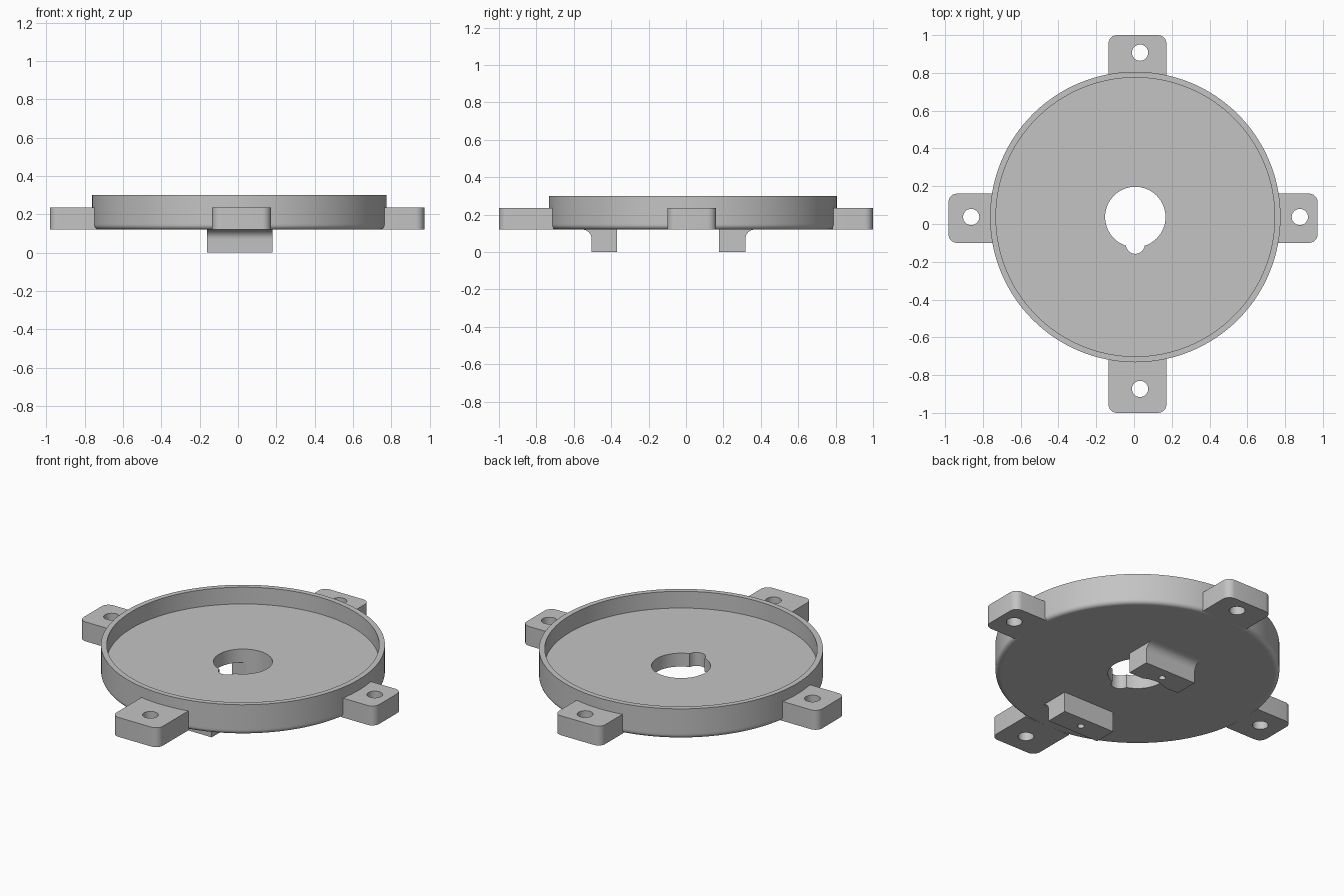
import bpy, bmesh
from math import sin, cos, pi, radians
from mathutils import Vector

if "Cube" in bpy.data.objects:
    bpy.data.objects.remove(bpy.data.objects["Cube"], do_unlink=True)

grey = bpy.data.materials.new("plain grey")
grey.use_nodes = True
colour = (0.55, 0.55, 0.55, 1)
grey.diffuse_color = colour
grey.node_tree.nodes["Principled BSDF"].inputs["Base Color"].default_value = colour

CX, CY = 0.007, 0.037            # dish axis
BASE, FLOOR, TAB_TOP, RIM = 0.12, 0.20, 0.236, 0.30
R_OUT, R_IN = 0.769, 0.738


def make(name, bm):
    bmesh.ops.recalc_face_normals(bm, faces=bm.faces)
    mesh = bpy.data.meshes.new(name)
    bm.to_mesh(mesh)
    bm.free()
    mesh.materials.append(grey)
    obj = bpy.data.objects.new(name, mesh)
    bpy.context.collection.objects.link(obj)
    return obj


def prism(name, points, direction):
    """Extrude a flat outline along a direction."""
    bm = bmesh.new()
    face = bm.faces.new([bm.verts.new(p) for p in points])
    new = bmesh.ops.extrude_face_region(bm, geom=[face], use_keep_orig=True)["geom"]
    verts = [v for v in new if isinstance(v, bmesh.types.BMVert)]
    bmesh.ops.translate(bm, verts=verts, vec=direction)
    return make(name, bm)


def arc(x, y, r, start, end, steps):
    angles = [radians(start + (end - start) * i / steps) for i in range(steps + 1)]
    return [(x + r * cos(a), y + r * sin(a)) for a in angles]


def drill(obj, x, y, r, z0, z1, sides=32):
    """Cut a round vertical hole and discard the cutter."""
    outline = [(px, py, z0) for px, py in arc(x, y, r, 0, 360, sides)[:-1]]
    cutter = prism("drill_cutter", outline, (0, 0, z1 - z0))
    cutter.hide_render = True
    mod = obj.modifiers.new("hole", "BOOLEAN")
    mod.operation, mod.solver, mod.object = "DIFFERENCE", "EXACT", cutter
    bpy.context.view_layer.objects.active = obj
    bpy.ops.object.modifier_apply(modifier=mod.name)
    bpy.data.objects.remove(cutter, do_unlink=True)


def smooth(obj):
    bpy.ops.object.select_all(action="DESELECT")
    obj.select_set(True)
    bpy.context.view_layer.objects.active = obj
    bpy.ops.object.shade_smooth_by_angle(angle=radians(30))


# Shallow dish with a rounded lower edge
fillet = 0.025
profile = [(0, BASE), (R_OUT - fillet - 0.01, BASE)]
profile += arc(R_OUT - fillet, BASE + fillet, fillet, -90, 0, 6)
profile += [(R_OUT, BASE + fillet + 0.01), (R_OUT, RIM), (R_IN, RIM), (R_IN, FLOOR), (0, FLOOR)]
bm = bmesh.new()
ring = [bm.verts.new((CX + r, CY, z)) for r, z in profile]
edges = [bm.edges.new(pair) for pair in zip(ring, ring[1:])]
bmesh.ops.spin(bm, geom=ring + edges, cent=(CX, CY, 0), axis=(0, 0, 1),
               angle=2 * pi, steps=128, use_duplicate=False)
bmesh.ops.remove_doubles(bm, verts=bm.verts, dist=0.0001)
dish = make("dish", bm)


def centre_hole(obj):
    drill(obj, CX, CY, 0.16, -0.1, 0.5, 64)


# Centre opening with a round key notch
centre_hole(dish)
drill(dish, CX, -0.108, 0.05, -0.1, 0.5)
smooth(dish)


# Mounting tabs: outward direction, side offsets, reach and hole position
def tab(name, out, low, high, reach, hole):
    out = Vector(out)
    side = Vector((abs(out.y), abs(out.x)))
    c = 0.045
    start = 0.745 + out.dot(Vector((CX, CY)))
    outline = [(start, low)] + arc(reach - c, low + c, c, -90, 0, 6)
    outline += arc(reach - c, high - c, c, 0, 90, 6) + [(start, high)]
    points = [out * a + side * b for a, b in outline]
    obj = prism(name, [(p.x, p.y, BASE) for p in points], (0, 0, TAB_TOP - BASE))
    drill(obj, hole[0], hole[1], 0.043, 0, 0.5)
    smooth(obj)


tab("back_tab", (0, 1), -0.135, 0.172, 1.0, (0.032, 0.907))
tab("front_tab", (0, -1), -0.135, 0.172, 1.0, (0.032, -0.873))
tab("left_tab", (1, 0), -0.10, 0.161, 0.972, (0.878, 0.037))
tab("right_tab", (-1, 0), -0.10, 0.161, 0.982, (-0.862, 0.037))

# Feet under the dish, each flared on its outer side, with a blind screw hole
for name, inner, outer, s in (("back_foot", 0.176, 0.318, 1), ("front_foot", -0.369, -0.505, -1)):
    r = 0.05
    flare = [(outer + s * (r - r * cos(a)), BASE - r + r * sin(a))
             for a in (pi / 2 * i / 8 for i in range(9))]
    top = BASE + 0.015
    outline = [(inner, 0), (outer, 0)] + flare + [(outer + s * r, top), (inner, top)]
    foot = prism(name, [(-0.162, y, z) for y, z in outline], (0.342, 0, 0))
    drill(foot, 0.009, (inner + outer) / 2, 0.019, -0.05, 0.09, 24)
    if s > 0:
        centre_hole(foot)
    smooth(foot)
